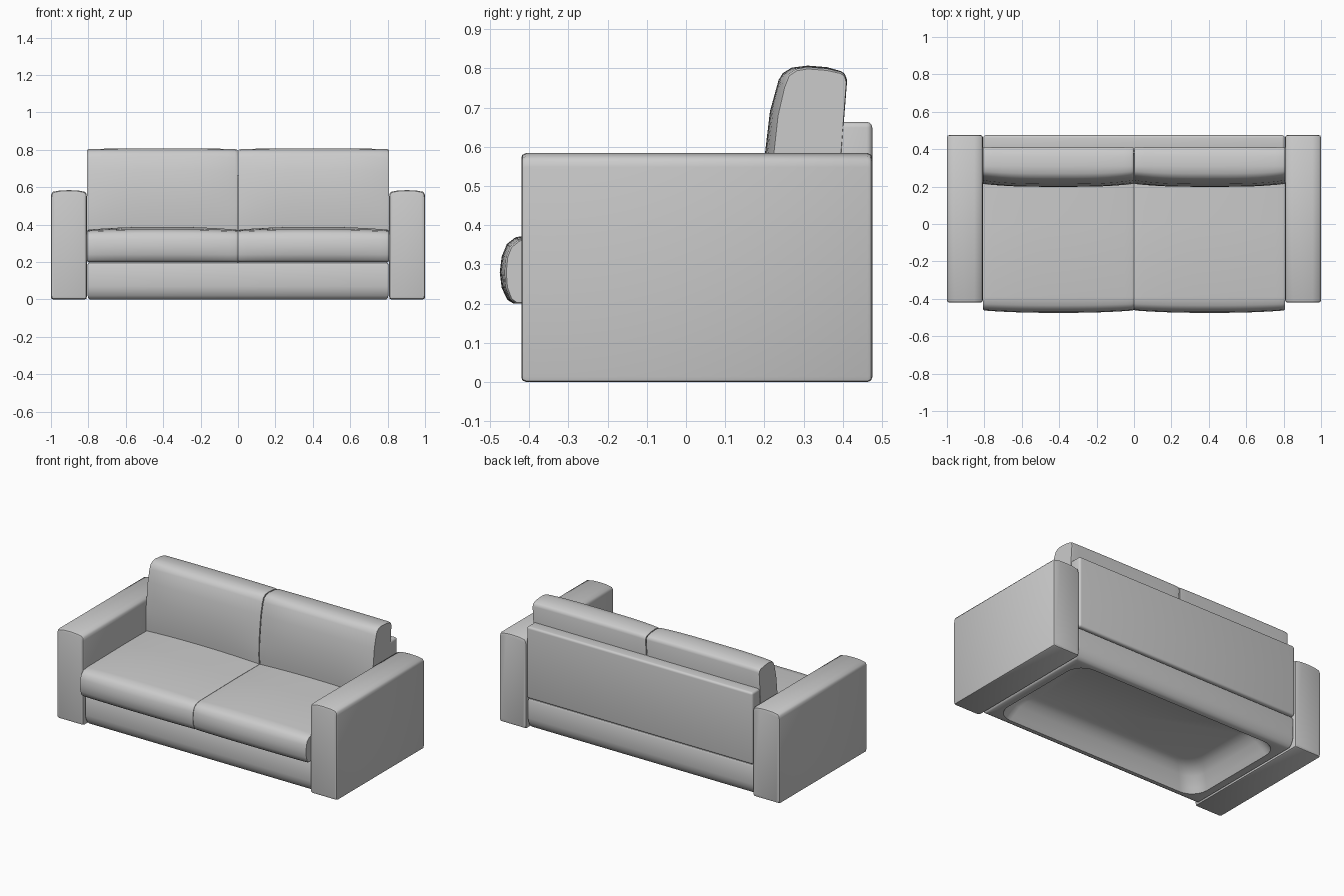
import bpy, bmesh, math

if "Cube" in bpy.data.objects:
    bpy.data.objects.remove(bpy.data.objects["Cube"])

def finish(bm, name, angle=40):
    bmesh.ops.recalc_face_normals(bm, faces=bm.faces)
    me = bpy.data.meshes.new(name)
    bm.to_mesh(me)
    bm.free()
    ob = bpy.data.objects.new(name, me)
    bpy.context.collection.objects.link(ob)
    bpy.ops.object.select_all(action='DESELECT')
    ob.select_set(True)
    bpy.context.view_layer.objects.active = ob
    bpy.ops.object.shade_smooth_by_angle(angle=math.radians(angle))
    return ob

def loft(rings, name):
    """Skin a list of equal-length closed rings and cap both ends."""
    bm = bmesh.new()
    loops = [[bm.verts.new(p) for p in r] for r in rings]
    n = len(rings[0])
    for a, b in zip(loops, loops[1:]):
        for i in range(n):
            j = (i + 1) % n
            bm.faces.new((a[i], a[j], b[j], b[i]))
    bm.faces.new(loops[0])
    bm.faces.new(loops[-1])
    return finish(bm, name)

def rounded_box(name, lo, hi, r):
    bm = bmesh.new()
    bmesh.ops.create_cube(bm, size=1)
    for v in bm.verts:
        v.co = [(a + b) / 2 + c * (b - a) for a, b, c in zip(lo, hi, v.co)]
    bmesh.ops.bevel(bm, geom=bm.edges[:], offset=r, segments=4, profile=0.5, affect='EDGES')
    return finish(bm, name)

def arm(name, cx):
    """Loft a crowned arm section from front to back with softened ends."""
    half = [(0.084, 0), (0.093, 0.003), (0.096, 0.014), (0.096, 0.548), (0.094, 0.564),
            (0.086, 0.575), (0.05, 0.582)]
    prof = half + [(0, 0.584)] + [(-x, z) for x, z in reversed(half)]
    rings = []
    for y, d in [(-0.42, 0.012), (-0.417, 0.004), (-0.408, 0), (0.463, 0), (0.472, 0.004), (0.475, 0.012)]:
        sx, sz = 1 - d / 0.096, 1 - d / 0.292
        rings.append([(cx + x * sx, y, 0.292 + (z - 0.292) * sz) for x, z in prof])
    return loft(rings, name)

def cushion(name, x0, x1, edge, mid, power):
    """Loft along x from the edge profile to the fuller middle profile and back."""
    cy = sum(p[0] for p in edge) / len(edge)
    cz = sum(p[1] for p in edge) / len(edge)
    spots = [(0, 0.97), (0.006, 0.99), (0.016, 1)]
    spots += [(i / 16, 1) for i in range(1, 16)]
    spots += [(1 - t, s) for t, s in reversed(spots[:3])]
    rings = []
    for t, s in spots:
        w = 1 - abs(2 * t - 1) ** power
        x = x0 + (x1 - x0) * t
        ring = []
        for (ya, za), (yb, zb) in zip(edge, mid):
            y, z = ya + (yb - ya) * w, za + (zb - za) * w
            ring.append((x, cy + (y - cy) * (1 - (1 - s) * 0.4), cz + (z - cz) * s))
        rings.append(ring)
    return loft(rings, name)

def rect_ring(hx, hy, r, z, cy=0.027, n=6):
    pts = []
    for k, (sx, sy) in enumerate([(1, 1), (-1, 1), (-1, -1), (1, -1)]):
        for i in range(n + 1):
            a = math.pi / 2 * (k + i / n)
            pts.append((sx * (hx - r) + r * math.cos(a), cy + sy * (hy - r) + r * math.sin(a), z))
    return pts

# Base with rolled front and back lower edges and a hollow underside
loft([rect_ring(*p) for p in [
    (0.795, 0.422, 0.008, 0.199), (0.802, 0.432, 0.008, 0.194), (0.805, 0.437, 0.008, 0.182),
    (0.805, 0.438, 0.008, 0.070), (0.805, 0.433, 0.008, 0.045), (0.804, 0.422, 0.008, 0.020),
    (0.800, 0.410, 0.008, 0.006), (0.792, 0.398, 0.010, 0.000), (0.745, 0.375, 0.110, 0.000),
    (0.730, 0.362, 0.110, 0.030), (0.700, 0.335, 0.105, 0.085), (0.665, 0.305, 0.100, 0.120),
    (0.620, 0.265, 0.100, 0.140)]], "base")

# Back panel
rounded_box("back_panel", (-0.805, 0.388, 0.2), (0.805, 0.475, 0.663), 0.014)

# Cushion profiles as (y, z)
seat_edge = [(-0.435, 0.2), (-0.448, 0.21), (-0.459, 0.24), (-0.462, 0.28), (-0.458, 0.32),
             (-0.448, 0.345), (-0.427, 0.362), (-0.39, 0.368), (0.0, 0.372), (0.37, 0.37),
             (0.385, 0.35), (0.385, 0.215), (0.37, 0.2)]
seat_mid = [(-0.44, 0.2), (-0.456, 0.21), (-0.470, 0.24), (-0.475, 0.28), (-0.470, 0.32),
            (-0.457, 0.352), (-0.435, 0.369), (-0.39, 0.377), (0.0, 0.387), (0.37, 0.388),
            (0.385, 0.37), (0.385, 0.215), (0.37, 0.2)]
back_edge = [(0.218, 0.36), (0.214, 0.42), (0.216, 0.5), (0.223, 0.58), (0.234, 0.68),
             (0.251, 0.755), (0.263, 0.785), (0.282, 0.798), (0.31, 0.803), (0.36, 0.799),
             (0.395, 0.791), (0.405, 0.784), (0.41, 0.767), (0.396, 0.58), (0.382, 0.36)]
back_mid = [(0.207, 0.36), (0.201, 0.42), (0.199, 0.5), (0.201, 0.58), (0.214, 0.69),
            (0.236, 0.77), (0.247, 0.788), (0.27, 0.802), (0.31, 0.807), (0.36, 0.803),
            (0.395, 0.793), (0.405, 0.786), (0.411, 0.77), (0.396, 0.58), (0.382, 0.36)]

# Mirrored arms and cushions
for side, s in (("left", -1), ("right", 1)):
    arm(side + "_arm", s * 0.904)
    xa, xb = sorted((s * 0.001, s * 0.806))
    cushion(side + "_seat_cushion", xa, xb, seat_edge, seat_mid, 2.5)
    xa, xb = sorted((s * 0.003, s * 0.808))
    cushion(side + "_back_cushion", xa, xb, back_edge, back_mid, 3.5)
